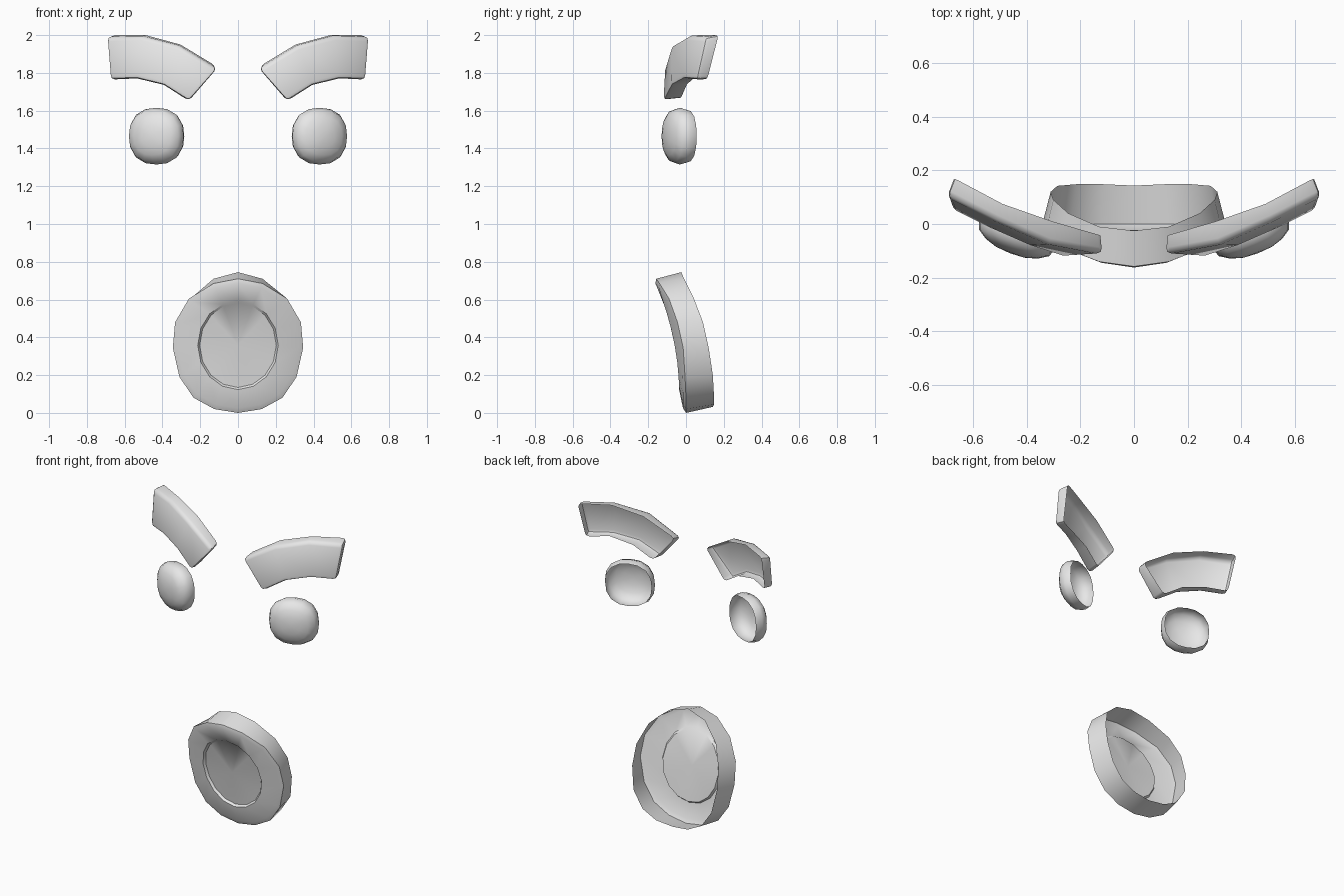
import bpy, bmesh, math
from mathutils import Vector

if "Cube" in bpy.data.objects:
    bpy.data.objects.remove(bpy.data.objects["Cube"])

grey = bpy.data.materials.new("plain_grey")
grey.diffuse_color = (0.8, 0.8, 0.8, 1)
grey.use_nodes = True
grey.node_tree.nodes["Principled BSDF"].inputs["Base Color"].default_value = grey.diffuse_color


def finish(name, bm, angle=40):
    bmesh.ops.recalc_face_normals(bm, faces=bm.faces)
    me = bpy.data.meshes.new(name)
    bm.to_mesh(me)
    bm.free()
    me.materials.append(grey)
    ob = bpy.data.objects.new(name, me)
    bpy.context.collection.objects.link(ob)
    bpy.ops.object.select_all(action='DESELECT')
    ob.select_set(True)
    bpy.context.view_layer.objects.active = ob
    bpy.ops.object.shade_smooth_by_angle(angle=math.radians(angle))
    return ob


def loft(name, rings, tip):
    """Skin closed rings from the open back rim to a front tip point."""
    bm = bmesh.new()
    vs = [[bm.verts.new(p) for p in r] for r in rings]
    n = len(vs[0])
    for a, b in zip(vs, vs[1:]):
        for i in range(n):
            j = (i + 1) % n
            bm.faces.new((a[i], a[j], b[j], b[i]))
    t = bm.verts.new(tip)
    for i in range(n):
        bm.faces.new((vs[-1][i], vs[-1][(i + 1) % n], t))
    return finish(name, bm)


def mirrored(half):
    """Complete a ring from its right half, given top to bottom."""
    return [Vector(p) for p in half] + [Vector((-x, y, z)) for x, y, z in half[-2:0:-1]]


# Mouth: curved open-backed dish with a recessed disc
back = mirrored([(0, -.025, .745), (.13, -.01, .71), (.245, .04, .61),
                 (.30, .09, .48), (.31, .12, .345), (.285, .142, .2),
                 (.215, .148, .095), (.115, .148, .045), (0, .143, .032)])
front = mirrored([(0, -.158, .71), (.13, -.14, .685), (.26, -.09, .605),
                  (.333, -.045, .48), (.345, -.015, .345), (.31, -.005, .19),
                  (.235, 0, .08), (.125, 0, .02), (0, 0, 0)])
mid = Vector((0, -.07, .36))
bevel = []
for p in front:
    q = p.lerp(mid, .07)
    q.y = p.y - .012 * (1 - p.z / .71) - .004
    bevel.append(q)


def disc_ring(s, dy):
    out = []
    for i in range(16):
        a = 2 * math.pi * i / 16
        c, k = math.cos(a), math.sin(a)
        out.append(Vector((.207 * s * k, -.08 - .0435 * c + .02 * k * k + dy,
                           .358 + .228 * s * c)))
    return out


loft("mouth", [back, front, bevel, disc_ring(1.03, 0), disc_ring(.98, .014)],
     (0, -.06, .358))

# Eyes: squarish domes turned outwards, open at the back
profile = [(.139, 0), (.15, .04), (.136, .08), (.10, .104), (.055, .118)]
tilt = math.radians(21)
axis = Vector((math.sin(tilt), -math.cos(tilt), 0))
across = Vector((math.cos(tilt), math.sin(tilt), 0))
centre = Vector((.418, .005, 1.465))


def squircle(a):
    c, s = math.cos(a), math.sin(a)
    k = (abs(c) ** 2.4 + abs(s) ** 2.4) ** (-1 / 2.4)
    return c * k, s * k


for side, sx in (("right", 1), ("left", -1)):
    rings = []
    for r, d in profile:
        ring = []
        for i in range(16):
            u, w = squircle(2 * math.pi * i / 16)
            p = centre + axis * d + across * (r * 1.03 * u) + Vector((0, 0, r * w))
            ring.append((p.x * sx, p.y, p.z))
        rings.append(ring)
    t = centre + axis * .122
    loft(side + "_eye", rings, (t.x * sx, t.y, t.z))

# Eyebrows: curved three-segment trays with bevelled fronts
rows = {
    "back_top": [(.115, -.045, 1.835), (.305, .01, 1.95), (.49, .075, 2.0), (.672, .172, 2.0)],
    "front_top": [(.108, -.112, 1.82), (.315, -.075, 1.945), (.51, .01, 1.995), (.698, .105, 1.988)],
    "front_bottom": [(.26, -.125, 1.65), (.395, -.08, 1.735), (.54, -.015, 1.77), (.68, .055, 1.765)],
    "back_bottom": [(.262, -.03, 1.66), (.385, .005, 1.74), (.525, .045, 1.775), (.655, .112, 1.765)],
}
for side, sx in (("right", 1), ("left", -1)):
    bm = bmesh.new()
    grid = [[bm.verts.new((x * sx, y, z)) for x, y, z in r] for r in rows.values()]
    for a, b in zip(grid, grid[1:]):
        for i in range(3):
            bm.faces.new((a[i], a[i + 1], b[i + 1], b[i]))
    for i in (0, 3):
        bm.faces.new([r[i] for r in grid])
    bmesh.ops.recalc_face_normals(bm, faces=bm.faces)
    sharp = [e for e in bm.edges
             if len(e.link_faces) == 2 and e.calc_face_angle(0) > math.radians(50)]
    bmesh.ops.bevel(bm, geom=sharp, offset=.022, segments=2, profile=.5, affect='EDGES')
    finish(side + "_eyebrow", bm)
